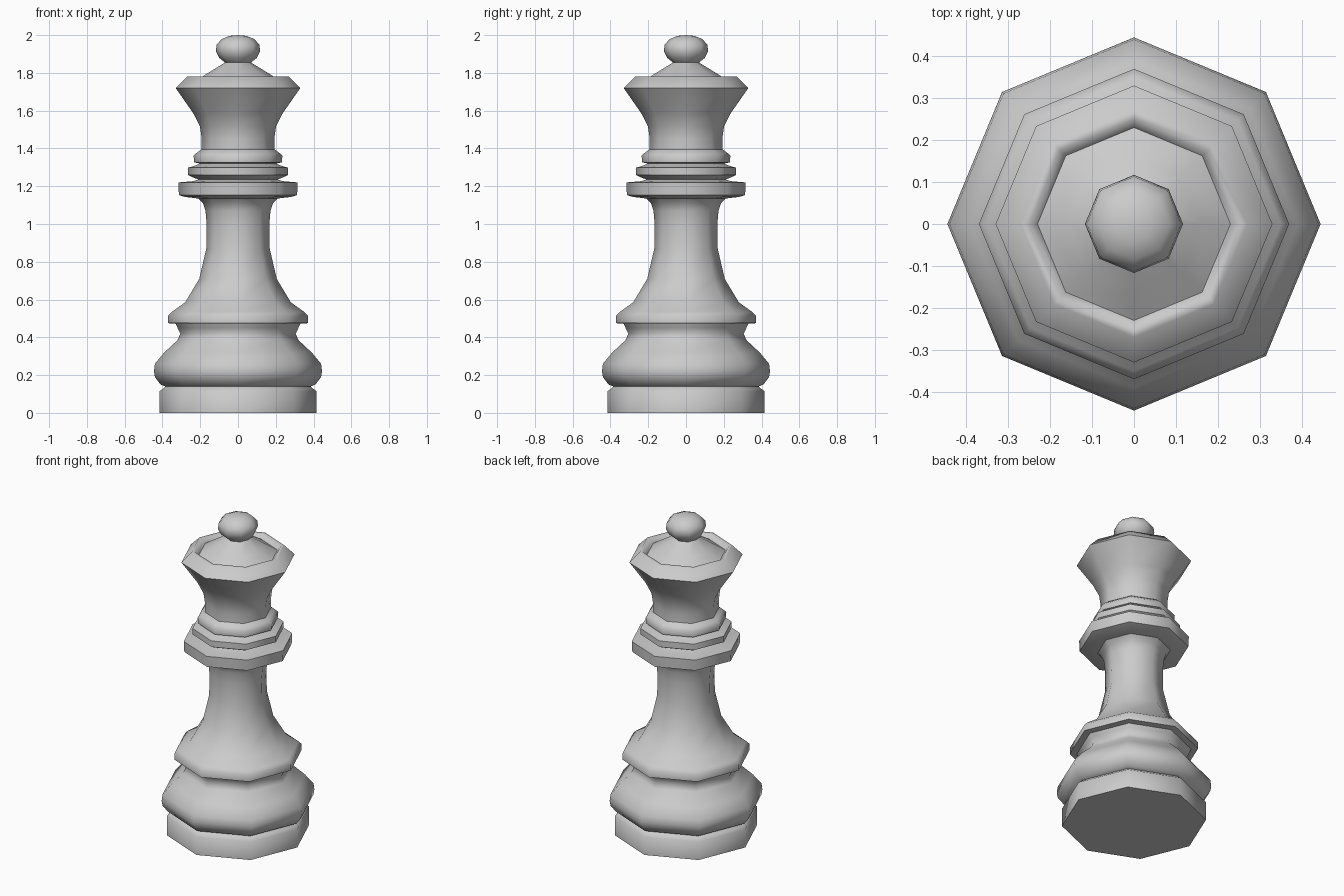
import bpy, bmesh, math

SIDES = 8


def lathe(name, profile):
    """Spin a (radius, height) profile around z; zero radius makes a pole."""
    bm = bmesh.new()
    rings = []
    for r, z in profile:
        if r == 0:
            rings.append([bm.verts.new((0, 0, z))] * SIDES)
        else:
            rings.append([bm.verts.new((r * math.cos(math.tau * i / SIDES),
                                        r * math.sin(math.tau * i / SIDES), z))
                          for i in range(SIDES)])
    for a, b in zip(rings, rings[1:]):
        for i in range(SIDES):
            j = (i + 1) % SIDES
            # dict keeps order and drops the doubled pole vertex
            bm.faces.new(list(dict.fromkeys((a[i], a[j], b[j], b[i]))))
    mesh = bpy.data.meshes.new(name)
    bm.to_mesh(mesh)
    bm.free()
    obj = bpy.data.objects.new(name, mesh)
    bpy.context.collection.objects.link(obj)
    bpy.ops.object.select_all(action='DESELECT')
    obj.select_set(True)
    bpy.context.view_layer.objects.active = obj
    bpy.ops.object.shade_smooth_by_angle(angle=math.radians(60))
    return obj


# Foot slab and bulging base, up to the underside of the skirt
lathe("base", [(0, 0), (0.415, 0), (0.415, 0.115), (0.395, 0.13), (0.385, 0.14),
               (0.41, 0.15), (0.44, 0.19), (0.445, 0.22), (0.44, 0.26),
               (0.39, 0.32), (0.32, 0.385), (0.305, 0.42), (0.32, 0.45),
               (0.33, 0.472)])

# Flared skirt and slim stem
lathe("stem", [(0.33, 0.472), (0.37, 0.475), (0.37, 0.515), (0.35, 0.535),
               (0.28, 0.585), (0.205, 0.71), (0.168, 0.87), (0.166, 1.0),
               (0.172, 1.07), (0.185, 1.11), (0.21, 1.135)])

# Three stacked neck rings
lathe("neck_rings", [(0.21, 1.135), (0.28, 1.143), (0.313, 1.153), (0.316, 1.22),
                     (0.235, 1.227), (0.21, 1.236), (0.24, 1.247), (0.265, 1.26),
                     (0.265, 1.298), (0.23, 1.308), (0.2, 1.32), (0.232, 1.326),
                     (0.235, 1.362), (0.215, 1.38), (0.193, 1.395)])

# Flaring crown with a flat rim, sunken lip and low cone
lathe("crown", [(0.193, 1.395), (0.192, 1.45), (0.201, 1.515), (0.236, 1.585),
                (0.33, 1.72), (0.27, 1.78), (0.25, 1.78), (0.23, 1.754),
                (0.16, 1.799), (0.065, 1.857)])

# Ball on top
lathe("finial", [(0.065, 1.852), (0.1, 1.88), (0.117, 1.915), (0.113, 1.95),
                 (0.085, 1.98), (0.045, 1.996), (0, 2.0)])
